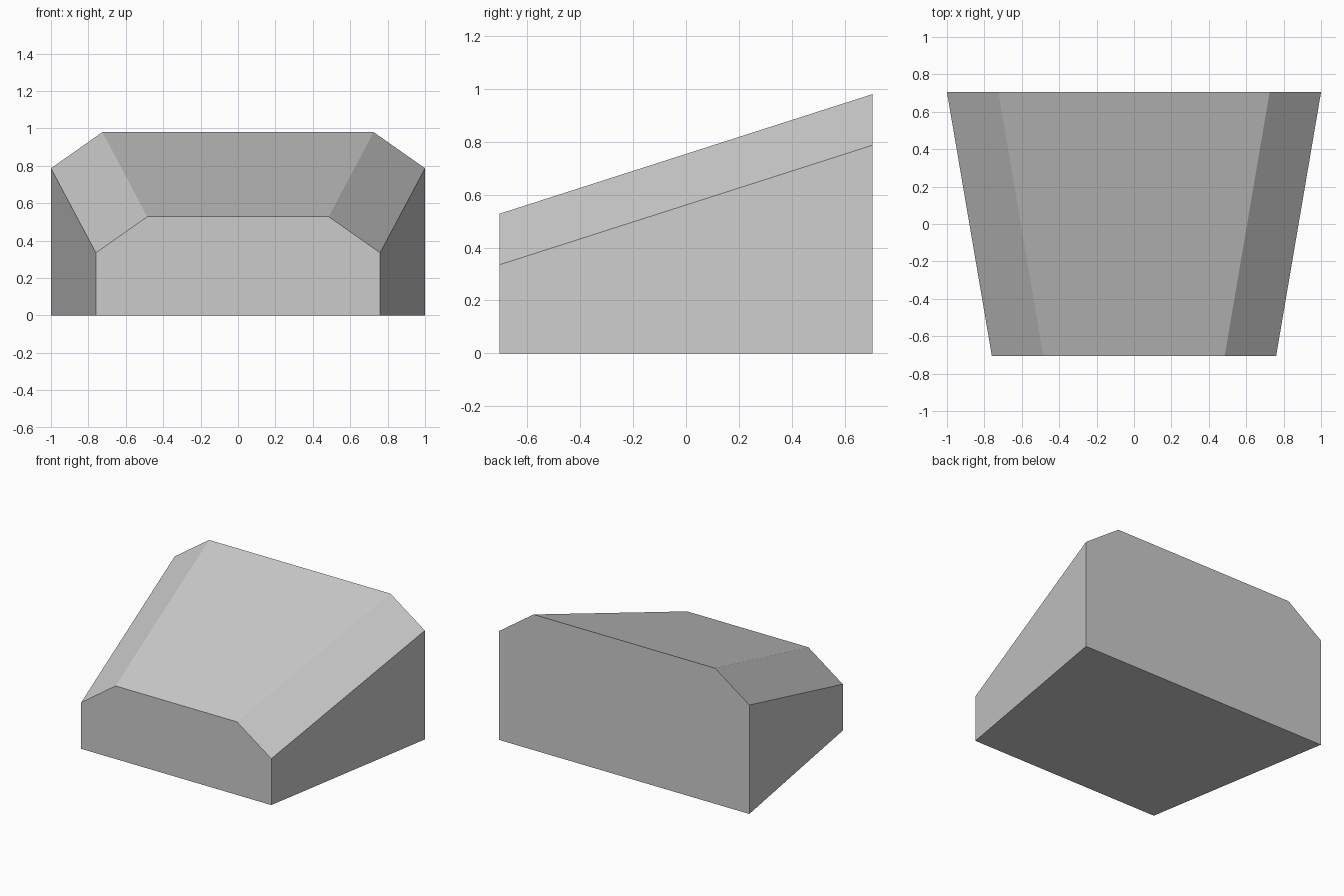
import bpy
import bmesh

cube = bpy.data.objects.get("Cube")
if cube:
    bpy.data.objects.remove(cube, do_unlink=True)

# Single plain grey
grey = bpy.data.materials.new("plain_grey")
grey.use_nodes = True
colour = (0.6, 0.6, 0.6, 1)
grey.diffuse_color = colour
grey.node_tree.nodes["Principled BSDF"].inputs["Base Color"].default_value = colour

HALF_DEPTH = 0.705
CHAMFER_WIDTH = 0.275
CHAMFER_DROP = 0.193


def end_profile(bm, y, half_width, height):
    """Rectangle with chamfered top corners, standing on the ground."""
    right = [(half_width, 0), (half_width, height - CHAMFER_DROP),
             (half_width - CHAMFER_WIDTH, height)]
    outline = right + [(-x, z) for x, z in reversed(right)]
    return [bm.verts.new((x, y, z)) for x, z in outline]


# Wedge body: a low narrow front lofted to a tall wide back
bm = bmesh.new()
front = end_profile(bm, -HALF_DEPTH, 0.76, 0.528)
back = end_profile(bm, HALF_DEPTH, 1.0, 0.98)
bm.faces.new(front)
bm.faces.new(back)
for i in range(len(front)):
    j = (i + 1) % len(front)
    bm.faces.new((front[i], front[j], back[j], back[i]))
bmesh.ops.recalc_face_normals(bm, faces=bm.faces)

mesh = bpy.data.meshes.new("wedge_body")
bm.to_mesh(mesh)
bm.free()
mesh.materials.append(grey)
body = bpy.data.objects.new("wedge_body", mesh)
bpy.context.collection.objects.link(body)
